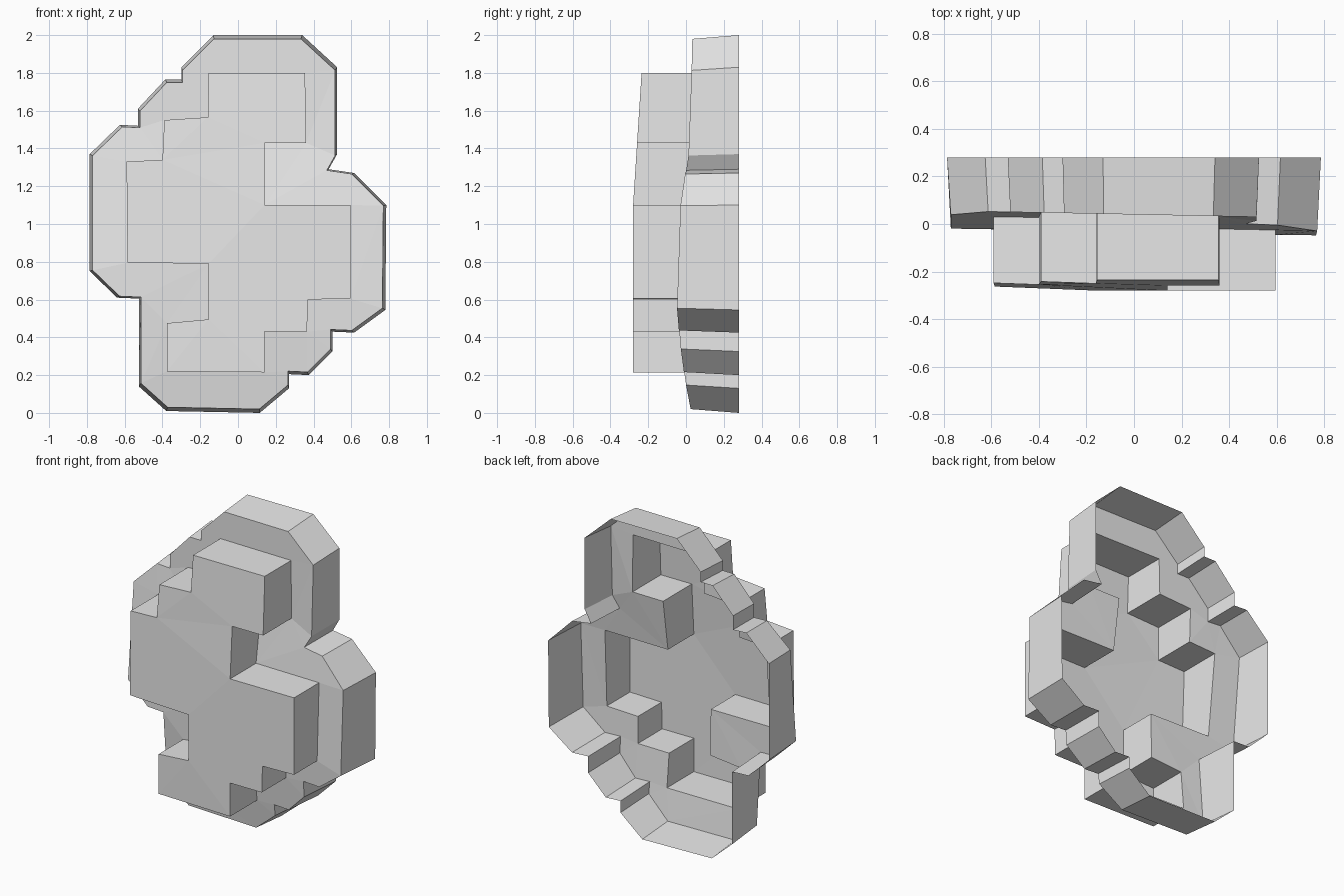
import bpy
import bmesh
from mathutils import Vector

default_cube = bpy.data.objects.get("Cube")
if default_cube:
    bpy.data.objects.remove(default_cube, do_unlink=True)

BACK = 0.28

# Outer silhouette of the wide rear tier, as (x, z)
outer_profile = [
    (-.13, 2), (.34, 2), (.525, 1.83), (.525, 1.37), (.48, 1.29), (.615, 1.27),
    (.785, 1.1), (.78, .545), (.615, .425), (.5, .43), (.5, .325), (.375, .2),
    (.27, .205), (.27, .13), (.115, 0), (-.38, .01), (-.525, .14), (-.525, .605),
    (-.64, .61), (-.785, .75), (-.785, 1.37), (-.625, 1.525), (-.53, 1.52),
    (-.53, 1.61), (-.385, 1.765), (-.3, 1.765), (-.3, 1.83)]

# Stepped silhouette of the raised front tier, as (x, z)
inner_profile = [
    (-.155, 1.8), (.355, 1.8), (.36, 1.43), (.14, 1.43), (.14, 1.1), (.595, 1.1),
    (.595, .605), (.37, .6), (.365, .43), (.14, .43), (.14, .215), (-.375, .22),
    (-.375, .475), (-.155, .495), (-.155, .79), (-.585, .795), (-.59, 1.33),
    (-.4, 1.34), (-.39, 1.55), (-.16, 1.565)]


def ledge_depth(x, z):
    """The ledge bulges gently forward around its lower middle."""
    bulge = max(0, 1 - ((z - .7) / .75) ** 2)
    return .04 - .075 * bulge - .02 * x


def cap_depth(x, z):
    """The front cap leans back towards the top and the right."""
    return -BACK + .064 * max(0, z - 1.1) + .04 * max(0, -x - .15)


def back_depth(x, z):
    return BACK


def make_ring(bm, profile, depth, scale=1):
    """Closed loop of vertices following a profile at a given depth."""
    points = [(x * scale, 1 + (z - 1) * scale) for x, z in profile]
    verts = [bm.verts.new((x, depth(x, z), z)) for x, z in points]
    edges = [bm.edges.new((a, b)) for a, b in zip(verts, verts[1:] + verts[:1])]
    return verts, edges


def make_wall(bm, first, second):
    """Quads joining two rings that share the same vertex count."""
    count = len(first)
    for i in range(count):
        j = (i + 1) % count
        bm.faces.new((first[i], first[j], second[j], second[i]))


def fill(bm, edges):
    bmesh.ops.triangle_fill(bm, edges=edges, use_beauty=True,
                            normal=Vector((0, -1, 0)))


# Open-backed shell: rear wall, ledge, front wall, front cap
bm = bmesh.new()
rim, rim_edges = make_ring(bm, outer_profile, back_depth)
ledge, ledge_edges = make_ring(bm, outer_profile, ledge_depth, .98)
foot, foot_edges = make_ring(bm, inner_profile, ledge_depth)
cap, cap_edges = make_ring(bm, inner_profile, cap_depth)
fill(bm, ledge_edges + foot_edges)
fill(bm, cap_edges)
make_wall(bm, rim, ledge)
make_wall(bm, foot, cap)

# Make every surface face outwards
bmesh.ops.recalc_face_normals(bm, faces=bm.faces)
front_face = min(bm.faces, key=lambda f: f.calc_center_median().y)
if front_face.normal.y > 0:
    bmesh.ops.reverse_faces(bm, faces=bm.faces)

mesh = bpy.data.meshes.new("stepped_shell")
bm.to_mesh(mesh)
bm.free()
shell = bpy.data.objects.new("stepped_shell", mesh)
bpy.context.collection.objects.link(shell)

# Plain grey finish
grey = bpy.data.materials.new("plain grey")
grey.use_nodes = True
colour = (.8, .8, .8, 1)
grey.diffuse_color = colour
grey.node_tree.nodes["Principled BSDF"].inputs["Base Color"].default_value = colour
mesh.materials.append(grey)
